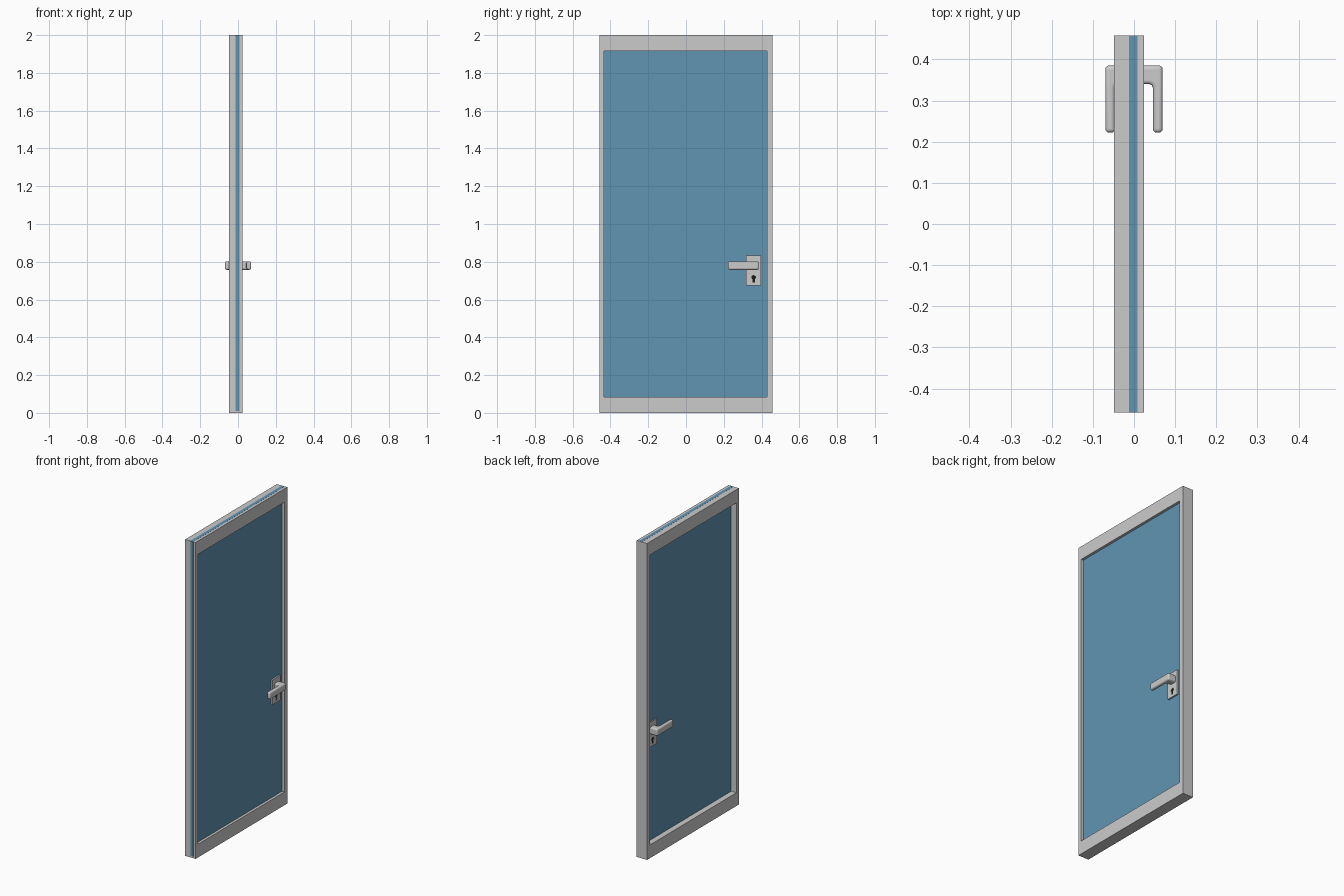
import bpy, bmesh
from math import sin, cos, pi, radians
from mathutils import Matrix

if "Cube" in bpy.data.objects:
    bpy.data.objects.remove(bpy.data.objects["Cube"])


def material(name, rgb):
    m = bpy.data.materials.new(name)
    m.diffuse_color = (*rgb, 1)
    m.use_nodes = True
    m.node_tree.nodes["Principled BSDF"].inputs["Base Color"].default_value = m.diffuse_color
    return m


BLUE = material("blue_panel", (0.117, 0.30, 0.45))
BLACK = material("keyhole_black", (0.01, 0.01, 0.01))


def finish(bm, name, mat=None):
    bmesh.ops.recalc_face_normals(bm, faces=bm.faces)
    me = bpy.data.meshes.new(name)
    bm.to_mesh(me)
    bm.free()
    ob = bpy.data.objects.new(name, me)
    bpy.context.collection.objects.link(ob)
    if mat:
        me.materials.append(mat)
    return ob


def prism(name, pts, depth, mat=None):
    """Extrude a closed outline of 3D points along a vector."""
    bm = bmesh.new()
    f = bm.faces.new([bm.verts.new(p) for p in pts])
    top = bmesh.ops.extrude_face_region(bm, geom=[f])["geom"]
    bmesh.ops.translate(bm, vec=depth, verts=[v for v in top if isinstance(v, bmesh.types.BMVert)])
    return finish(bm, name, mat)


def rect(x, y0, y1, z0, z1):
    return [(x, y0, z0), (x, y1, z0), (x, y1, z1), (x, y0, z1)]


def mirror_x(ob):
    m = ob.modifiers.new("other_side", 'MIRROR')
    m.use_axis[0] = True


# Door frame: rectangular ring extruded through the thickness
XB, XF = -0.0485, 0.0243
bm = bmesh.new()
rings = [[bm.verts.new(p) for p in rect(x, *r)]
         for x in (XB, XF)
         for r in ((-0.458, 0.458, 0, 2), (-0.434, 0.43, 0.084, 1.916))]
ob_, ib, of, inf = rings
for a, b in ((ob_, ib), (ib, inf), (inf, of), (of, ob_)):
    for i in range(4):
        j = (i + 1) % 4
        bm.faces.new((a[i], a[j], b[j], b[i]))
finish(bm, "door_frame")

# Blue panel, showing through at the top and the hinge edge
prism("door_panel", rect(-0.0125, -0.4585, 0.457, 0.01, 2.0005), (0.0205, 0, 0), BLUE)

# Keyhole outline: round head with a narrower slot below
KY, KZ, KR = 0.358, 0.717, 0.012
keyhole = [(KY + KR * cos(radians(a)), KZ + KR * sin(radians(a))) for a in range(-60, 241, 20)]
keyhole += [(KY - 0.007, 0.69), (KY + 0.007, 0.69)]

# Lock plates with the keyhole cut out
plate = prism("lock_plate", rect(0.007, 0.317, 0.398, 0.675, 0.833), (0.011, 0, 0))
cutter = prism("keyhole_cutter", [(0.0, y, z) for y, z in keyhole], (0.04, 0, 0))
cutter.hide_render = True
cutter.hide_set(True)
cut = plate.modifiers.new("keyhole", 'BOOLEAN')
cut.object = cutter
cut.solver = 'EXACT'
mirror_x(plate)

# Dark keyhole interior, set back inside the plate
hole = prism("keyhole_inside", [(0.008, y, z) for y, z in keyhole], (0.007, 0, 0), BLACK)
mirror_x(hole)

# Lever handles: bent profile seen from above, with softened edges
ZC, H = 0.78, 0.045
outline = [(0.012, 0.385), (0.012, 0.34), (0.037, 0.34), (0.043, 0.3375),
           (0.046, 0.331), (0.046, 0.222), (0.0695, 0.222), (0.0695, 0.385)]
lever = prism("lever_handle", [(x, y, ZC - H / 2) for x, y in outline], (0, 0, H))
bev = lever.modifiers.new("soft_edges", 'BEVEL')
bev.width = 0.009
bev.segments = 4
bev.limit_method = 'ANGLE'
bev.angle_limit = radians(50)
mirror_x(lever)
bpy.context.view_layer.objects.active = lever
lever.select_set(True)
bpy.ops.object.shade_smooth_by_angle(angle=radians(40))
